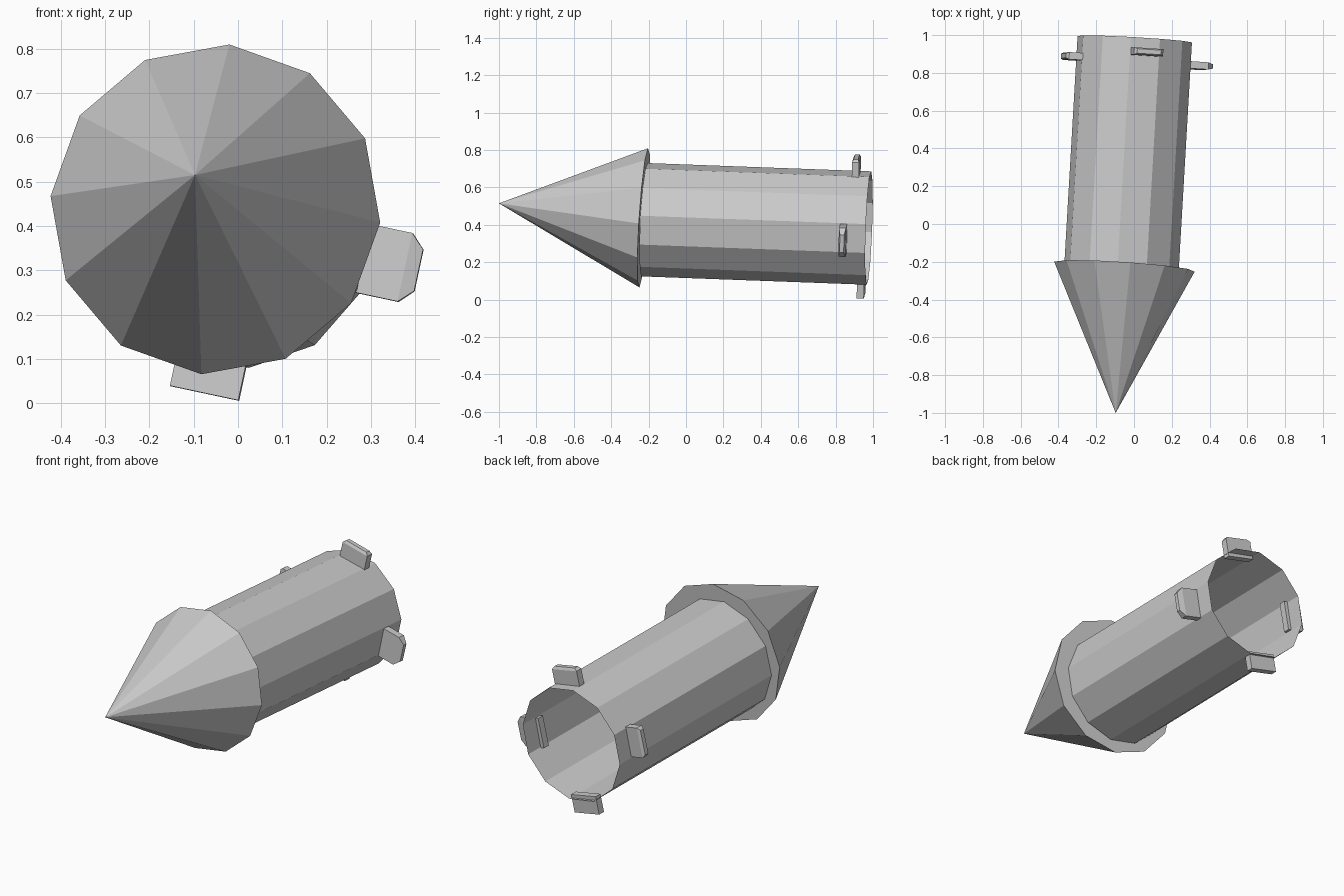
import bpy
from math import cos, sin, radians
from mathutils import Vector

if "Cube" in bpy.data.objects:
    bpy.data.objects.remove(bpy.data.objects["Cube"])

SIDES = 12


def make_object(name, verts, faces):
    mesh = bpy.data.meshes.new(name)
    mesh.from_pydata(verts, [], faces)
    mesh.update()
    obj = bpy.data.objects.new(name, mesh)
    bpy.context.collection.objects.link(obj)
    return obj


def frame(axis):
    """Sideways and upward directions square to an axis pointing backwards."""
    axis = Vector(axis).normalized()
    side = axis.cross(Vector((0, 0, 1))).normalized()
    return side, axis, side.cross(axis)


def ring(center, fr, radius, start):
    side, _, up = fr
    angles = [radians(start + 360 * i / SIDES) for i in range(SIDES)]
    return [center + radius * (side * cos(a) + up * sin(a)) for a in angles]


# Nose cone, with flat base
cone_frame = frame((0.067, 1, -0.067))
cone = ring(Vector((-0.051, -0.226, 0.4375)), cone_frame, 0.374, -4.6)
apex = Vector((-0.097, -1.0, 0.515))
make_object("nose_cone", cone + [apex],
            [(i, SIDES, (i + 1) % SIDES) [::-1] for i in range(SIDES)]
            + [tuple(range(SIDES))[::-1]])

# Tube body, open at the back
body_axis = Vector((0.058, 1, -0.037))
body_frame = frame(body_axis)
back_center = Vector((0.004, 0.978, 0.383))


def on_axis(y):
    return back_center + body_axis * (y - back_center.y)


tube = ring(on_axis(-0.228), body_frame, 0.304, 4) + ring(on_axis(0.978), body_frame, 0.304, 4)
make_object("tube_body", tube,
            [(i, i + SIDES, (i + 1) % SIDES + SIDES, (i + 1) % SIDES) for i in range(SIDES)])


# Tail fins: small blocks, some with chamfered outer ends
def fin(name, angle, y, outer, chamfer, slim):
    side, axis, up = body_frame
    a = radians(angle)
    out = side * cos(a) + up * sin(a)
    across = up * cos(a) - side * sin(a)
    levels = [(0.275, 0.079, 0.019)]
    if chamfer:
        levels.append((outer - chamfer, 0.079, 0.019))
    levels.append((outer, 0.079 - chamfer, 0.019 - slim))
    verts = []
    for r, w, t in levels:
        for sw, st in ((-1, -1), (1, -1), (1, 1), (-1, 1)):
            verts.append(on_axis(y) + out * r + across * (w * sw) + axis * (t * st))
    faces = [(0, 1, 2, 3)]
    for k in range(0, 4 * (len(levels) - 1), 4):
        faces += [(k + i, k + 4 + i, k + 4 + (i + 1) % 4, k + (i + 1) % 4) for i in range(4)]
    n = len(verts)
    faces.append((n - 1, n - 2, n - 3, n - 4))
    make_object(name, verts, faces)


fin("right_fin", -12, 0.860, 0.421, 0.031, 0.008)
fin("top_fin", 78, 0.903, 0.386, 0.014, 0.007)
fin("left_fin", 168, 0.866, 0.380, 0.014, 0.007)
fin("bottom_fin", 258, 0.945, 0.370, 0.0, 0.0)
